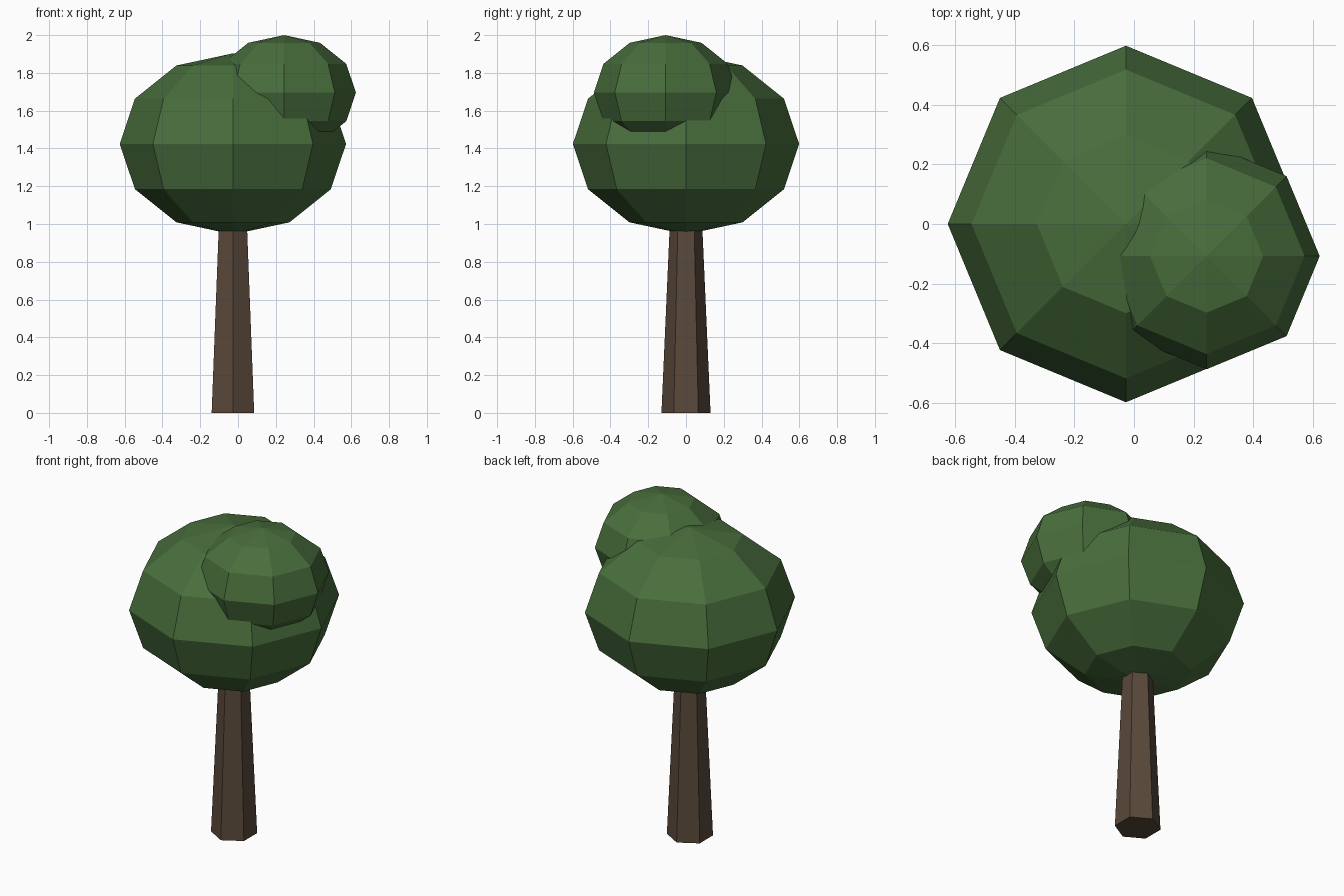
import bpy

if "Cube" in bpy.data.objects:
    bpy.data.objects.remove(bpy.data.objects["Cube"])


def material(name, color):
    mat = bpy.data.materials.new(name)
    mat.diffuse_color = color
    mat.use_nodes = True
    mat.node_tree.nodes["Principled BSDF"].inputs["Base Color"].default_value = mat.diffuse_color
    return mat


LEAF = material("leaf_green", (0.065, 0.155, 0.045, 1))
BARK = material("bark_brown", (0.1, 0.065, 0.042, 1))
TRUNK_X = -0.027


def foliage(name, center, radius):
    # Low-poly ball, slightly flattened
    bpy.ops.mesh.primitive_uv_sphere_add(segments=8, ring_count=6, radius=radius, location=center)
    ball = bpy.context.object
    ball.name = name
    ball.scale.z = 0.8
    ball.data.materials.append(LEAF)


# Tapered six-sided trunk, with its top inside the crown
height = 1.06
bpy.ops.mesh.primitive_cone_add(vertices=6, radius1=0.13, radius2=0.083, depth=height,
                                location=(TRUNK_X, 0, height / 2))
trunk = bpy.context.object
trunk.name = "trunk"
trunk.data.materials.append(BARK)

# Main crown and the smaller clump on its front right
foliage("main_crown", (TRUNK_X, 0, 1.424), 0.599)
foliage("small_crown", (0.244, -0.108, 1.696), 0.38)
